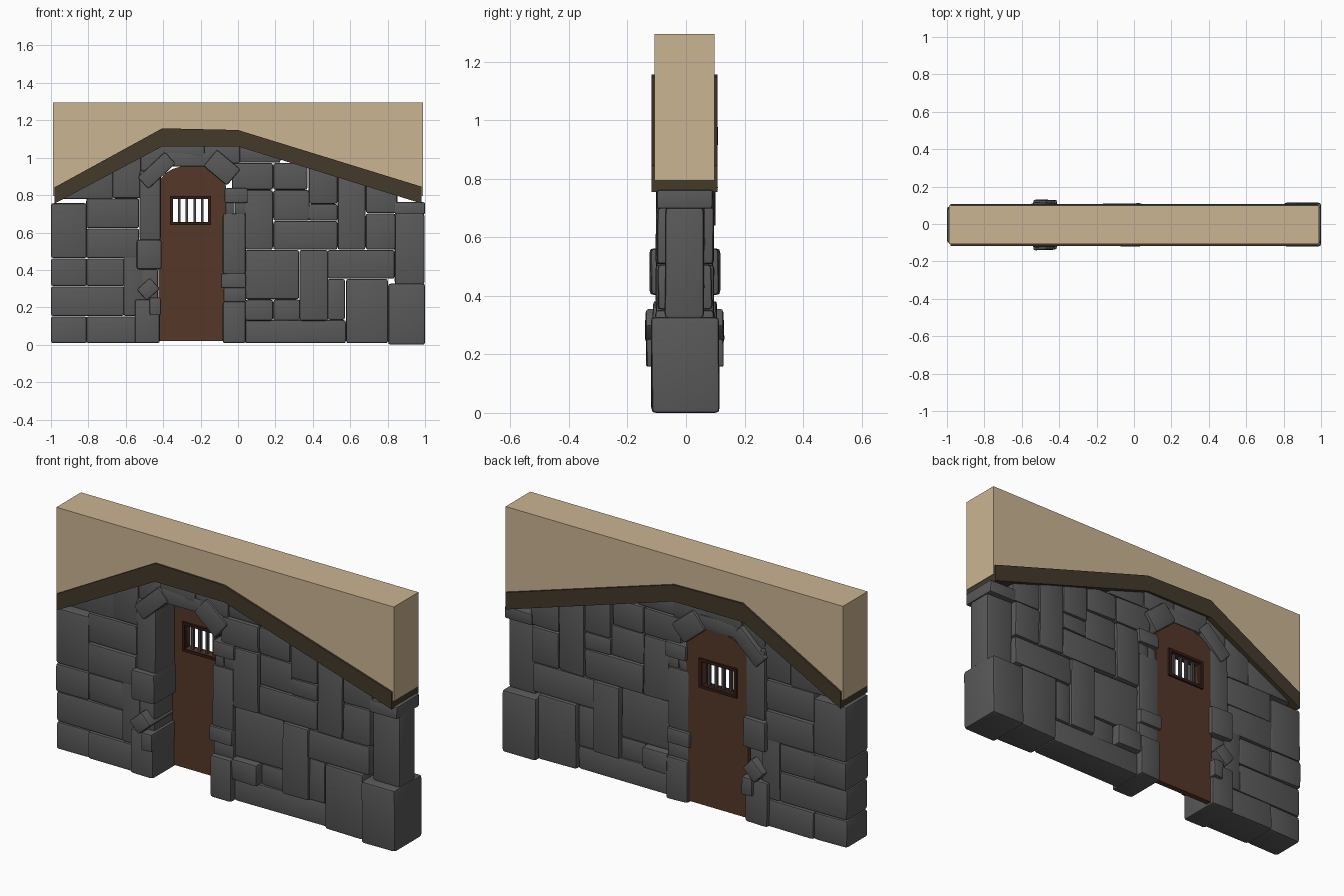
import bpy, bmesh, math, random
from mathutils import Matrix, Vector

if "Cube" in bpy.data.objects:
    bpy.data.objects.remove(bpy.data.objects["Cube"])

random.seed(4)
YC = -0.004  # wall centre line


def material(name, rgb):
    m = bpy.data.materials.new(name)
    m.diffuse_color = (*rgb, 1)
    m.use_nodes = True
    m.node_tree.nodes["Principled BSDF"].inputs["Base Color"].default_value = m.diffuse_color
    return m


STONE = material("dark stone", (0.1, 0.1, 0.1))
PLASTER = material("tan plaster", (0.6, 0.46, 0.29))
BEAM = material("dark timber", (0.058, 0.041, 0.024))
DOOR = material("door wood", (0.09, 0.038, 0.022))
TRIM = material("window trim", (0.03, 0.012, 0.008))
IRON = material("iron", (0.06, 0.06, 0.06))


def finish(obj, bm, mat, smooth):
    bmesh.ops.recalc_face_normals(bm, faces=bm.faces)
    for f in bm.faces:
        f.smooth = False
    bm.to_mesh(obj.data)
    bm.free()
    obj.data.materials.clear()
    obj.data.materials.append(mat)
    bpy.ops.object.select_all(action='DESELECT')
    obj.select_set(True)
    bpy.context.view_layer.objects.active = obj
    if smooth:
        bpy.ops.object.shade_smooth_by_angle(angle=math.radians(50))


def new_object(name):
    obj = bpy.data.objects.new(name, bpy.data.meshes.new(name))
    bpy.context.collection.objects.link(obj)
    return obj


def add_stone(bm, cx, cz, w, h, depth, turn=0.0):
    """One chipped, bevelled block; depth is half its thickness."""
    part = bmesh.new()
    bmesh.ops.create_cube(part, size=1)
    for v in part.verts:
        v.co = Vector((v.co.x * w, v.co.y * 2 * depth + random.uniform(-0.004, 0.004),
                       v.co.z * h))
    b = min(0.015, 0.14 * min(w, h))
    bmesh.ops.bevel(part, geom=part.edges[:], offset=b, segments=2, profile=0.6,
                    affect='EDGES')
    part.transform(Matrix.Translation((cx, YC, cz)) @ Matrix.Rotation(-turn, 4, 'Y'))
    tmp = bpy.data.meshes.new("tmp")
    part.to_mesh(tmp)
    part.free()
    bm.from_mesh(tmp)
    bpy.data.meshes.remove(tmp)


def stone_group(name, rects):
    """Rects in hundredths: x0, x1, z0, z1, optional half depth."""
    bm = bmesh.new()
    for x0, x1, z0, z1, *d in rects:
        depth = d[0] / 100 if d else random.uniform(0.086, 0.098)
        x0, x1 = max(x0 - 0.2, -100), min(x1 + 0.2, 100)
        z0, z1 = max(z0 - 0.2, 0), z1 + 0.2
        add_stone(bm, (x0 + x1) / 200, (z0 + z1) / 200, (x1 - x0) / 100,
                  (z1 - z0) / 100, depth)
    finish(new_object(name), bm, STONE, True)


def panel(name, loops, y0, y1, mat):
    """Flat panel from x-z outlines (later loops are holes), y0 to y1 thick."""
    cu = bpy.data.curves.new(name, 'CURVE')
    cu.dimensions = '2D'
    cu.fill_mode = 'BOTH'
    cu.extrude = (y1 - y0) / 2
    for loop in loops:
        s = cu.splines.new('POLY')
        s.points.add(len(loop) - 1)
        for p, (x, z) in zip(s.points, loop):
            p.co = (x, z, 0, 1)
        s.use_cyclic_u = True
    obj = bpy.data.objects.new(name, cu)
    bpy.context.collection.objects.link(obj)
    bpy.ops.object.select_all(action='DESELECT')
    obj.select_set(True)
    bpy.context.view_layer.objects.active = obj
    bpy.ops.object.convert(target='MESH')
    obj = bpy.context.view_layer.objects.active
    obj.name = name
    bm = bmesh.new()
    bm.from_mesh(obj.data)
    bmesh.ops.remove_doubles(bm, verts=bm.verts, dist=1e-5)
    bm.transform(Matrix.Translation((0, (y0 + y1) / 2, 0)) @ Matrix.Rotation(math.pi / 2, 4, 'X'))
    finish(obj, bm, mat, False)


def rect(x0, x1, z0, z1):
    return [(x0, z0), (x1, z0), (x1, z1), (x0, z1)]


# Plaster gable above the timber
panel("plaster_gable", [[(-0.988, 0.795), (-0.405, 1.11), (0, 1.105), (0.988, 0.795),
                         (0.988, 1.295), (-0.988, 1.295)]], -0.108, 0.098, PLASTER)

# Bent timber beam
panel("timber_beam", [[(-0.98, 0.755), (-0.405, 1.06), (0, 1.06), (0.982, 0.755),
                       (0.982, 0.845), (0, 1.148), (-0.405, 1.157), (-0.98, 0.842)]],
      -0.118, 0.108, BEAM)

# Stone wall left of the door
stone_group("wall_stones_left", [
    (-100, -81, 1, 15), (-100, -61, 15.5, 31), (-100, -81, 31.5, 46), (-100, -81, 46.5, 75.5),
    (-81, -51, 1, 15), (-81, -61, 31.5, 46), (-81, -53, 46.5, 62), (-81, -53, 62.5, 78),
    (-61, -51, 15.5, 54, 9.5), (-95, -67, 78, 100), (-67, -52, 78.5, 105)])

# Stone wall right of the door
stone_group("wall_stones_right", [
    (-3, 18.5, 83, 97), (4, 18.5, 51, 82.5, 9.6), (19, 37, 83, 97), (19, 38, 66.5, 82.5),
    (38, 53, 75.5, 97), (38, 53, 66.5, 75), (19, 53, 51, 66), (53.5, 68, 51, 92),
    (68.5, 85, 70.5, 87), (68.5, 84, 51, 70), (4, 32.5, 24.5, 50.5, 8),
    (33, 48, 13, 50.5, 9.8), (48, 83.5, 35.5, 50.5), (48, 57, 13.5, 35),
    (58, 80, 1, 35, 10), (4, 18.5, 13, 24, 11), (19, 33, 13, 24, 7.5), (4, 57.5, 1, 13, 8)])

# Corner pillar at the right end
stone_group("corner_stones", [
    (80.5, 100, 0, 32.5, 11.5), (84, 99.5, 32.5, 70, 6.8), (84, 100, 70, 76, 9.5)])

# Filling above the arch
stone_group("wall_stones_top", [
    (-52, -39, 93, 107), (-39, -18, 100, 108), (-18, 1, 97, 108), (1, 22.5, 97.5, 106)])

# Door jambs
stone_group("left_jamb", [
    (-55, -42, 1, 24, 11.3), (-47, -41.5, 16, 25, 13), (-54, -41, 40.5, 56, 11.8),
    (-51.5, -43, 24, 40.5, 8.5), (-52.5, -41.5, 56, 93, 9.8)])
stone_group("right_jamb", [
    (-8, 4, 1, 23, 11.3), (-7.5, 4, 23, 30.5, 9.5), (-9, 4, 30.5, 38, 11),
    (-8, 4, 38, 70, 9.8), (-6.5, -2, 70, 76, 9), (-1.5, 4, 70, 76, 9),
    (-7, 5, 76, 83.5, 11)])

# Arch stones and one loose turned stone
bm = bmesh.new()
for cx, cz, w, h, depth, deg in [(-0.435, 0.932, 0.2, 0.085, 0.11, 43),
                                 (-0.262, 0.99, 0.235, 0.075, 0.1, 0),
                                 (-0.086, 0.947, 0.165, 0.115, 0.11, -40),
                                 (-0.48, 0.297, 0.095, 0.08, 0.134, 42)]:
    add_stone(bm, cx, cz, w, h, depth, math.radians(deg))
finish(new_object("arch_stones"), bm, STONE, True)

# Arched door with a window opening, set towards the back
HOLE = rect(-0.348, -0.16, 0.655, 0.78)
outline = [(-0.425, 0.02), (-0.065, 0.02)]
outline += [(-0.245 + 0.18 * math.cos(a), 0.85 + 0.11 * math.sin(a))
            for a in (math.pi * i / 10 for i in range(11))]
panel("door", [outline, HOLE], 0.06, 0.09, DOOR)

# Window trim and bars
panel("window_trim", [rect(-0.364, -0.144, 0.64, 0.795), HOLE], 0.05, 0.1, TRIM)
for i in range(4):
    x = -0.315 + 0.0415 * i
    panel("window_bar", [rect(x - 0.007, x + 0.007, 0.65, 0.785)], 0.068, 0.082, IRON)
